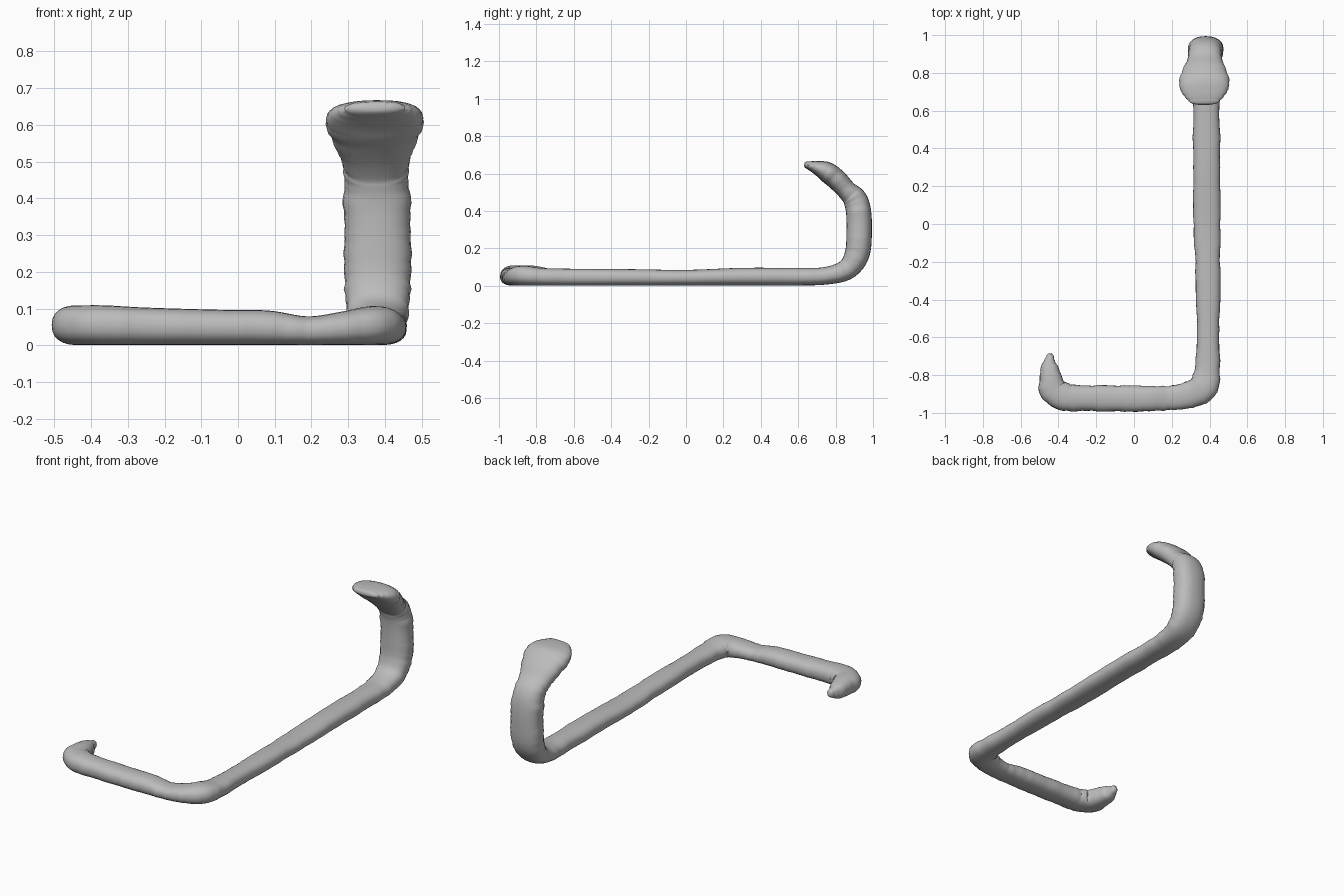
import bpy, bmesh, math, random
from mathutils import Vector

default_cube = bpy.data.objects.get("Cube")
if default_cube:
    bpy.data.objects.remove(default_cube, do_unlink=True)

random.seed(4)
SIDES = 24
STEPS = 6

# Cross-section stations: x, y, z, half width, half thickness
tail = [
    (-.445, -.71, .057, .024, .026),
    (-.448, -.75, .054, .042, .042),
    (-.44, -.82, .055, .062, .053),
    (-.425, -.88, .055, .074, .054),
    (-.36, -.917, .055, .072, .054),
    (-.25, -.922, .052, .068, .051),
    (-.05, -.924, .049, .068, .048),
    (.08, -.924, .048, .067, .047),
    (.19, -.921, .04, .065, .039),
    (.29, -.905, .047, .07, .046),
    (.365, -.865, .054, .078, .053),
    (.388, -.77, .048, .068, .047),
]
body = [
    (.392, -.6, .046, .06, .045),
    (.392, -.3, .045, .064, .044),
    (.386, 0, .043, .07, .042),
    (.385, .3, .049, .072, .047),
    (.383, .6, .049, .071, .047),
    (.381, .75, .054, .076, .047),
    (.38, .86, .088, .085, .056),
    (.38, .915, .17, .09, .066),
    (.38, .926, .29, .091, .068),
]
head = [
    (.378, .922, .4, .091, .067),
    (.376, .902, .465, .088, .064),
    (.375, .86, .51, .092, .053),
    (.373, .805, .568, .118, .056),
    (.372, .75, .61, .132, .054),
    (.372, .695, .633, .118, .036),
    (.372, .65, .645, .08, .02),
]


def spline(a, b, c, d, t):
    """Catmull-Rom blend of four stations."""
    return [.5 * (2 * q + (r - p) * t + (2 * p - 5 * q + 4 * r - s) * t * t
                  + (3 * q - p - 3 * r + s) * t ** 3)
            for p, q, r, s in zip(a, b, c, d)]


def resample(stations):
    pts = [stations[0]] + stations + [stations[-1]]
    out = []
    for i in range(len(stations) - 1):
        out += [spline(*pts[i:i + 4], k / STEPS) for k in range(STEPS)]
    return out + [list(stations[-1])]


def rounded(v, power=.85):
    return math.copysign(abs(v) ** power, v)


def sweep(name, stations, material):
    """Skin elliptical rings along the path, with rounded ends."""
    rows = resample(stations)
    centres = [Vector(r[:3]) for r in rows]
    bm = bmesh.new()
    rings = []
    side = Vector((-1, 0, 0))

    def ring(c, s, n, w, h):
        angles = [math.tau * k / SIDES for k in range(SIDES)]
        return [bm.verts.new(c + s * w * rounded(math.cos(a))
                             + n * h * rounded(math.sin(a))) for a in angles]

    last = len(rows) - 1
    for i, (c, row) in enumerate(zip(centres, rows)):
        tangent = (centres[min(i + 1, last)] - centres[max(i - 1, 0)]).normalized()
        side = (side - tangent * side.dot(tangent)).normalized()
        normal = side.cross(tangent)
        w, h = row[3], row[4]
        # Slight hand-made unevenness
        w += random.uniform(-.003, .003)
        # Dome rings at the tail tip and the snout
        domes = [(.8, -.6), (.45, -.9)] if i == 0 else [(.8, .6), (.45, .9)]
        extra = [ring(c + tangent * h * off, side, normal, w * f, h * f)
                 for f, off in domes] if i in (0, last) else []
        main = ring(c, side, normal, w, h)
        rings += extra[::-1] + [main] if i == 0 else [main] + extra
    for a, b in zip(rings, rings[1:]):
        for k in range(SIDES):
            j = (k + 1) % SIDES
            bm.faces.new((a[k], a[j], b[j], b[k]))
    bm.faces.new(rings[0][::-1])
    bm.faces.new(rings[-1])
    bmesh.ops.recalc_face_normals(bm, faces=bm.faces)
    # Keep the belly resting on the ground
    for v in bm.verts:
        v.co.z = max(v.co.z, 0)
    mesh = bpy.data.meshes.new(name)
    bm.to_mesh(mesh)
    bm.free()
    mesh.materials.append(material)
    obj = bpy.data.objects.new(name, mesh)
    bpy.context.collection.objects.link(obj)
    bpy.ops.object.select_all(action='DESELECT')
    obj.select_set(True)
    bpy.context.view_layer.objects.active = obj
    bpy.ops.object.shade_smooth_by_angle(angle=math.radians(50))
    return obj


grey = bpy.data.materials.new("plain grey")
grey.use_nodes = True
colour = (.5, .5, .5, 1)
grey.diffuse_color = colour
grey.node_tree.nodes["Principled BSDF"].inputs["Base Color"].default_value = colour

# One continuous snake: curled tail, long body, raised neck and flat head
sweep("snake_body", tail + body + head, grey)
